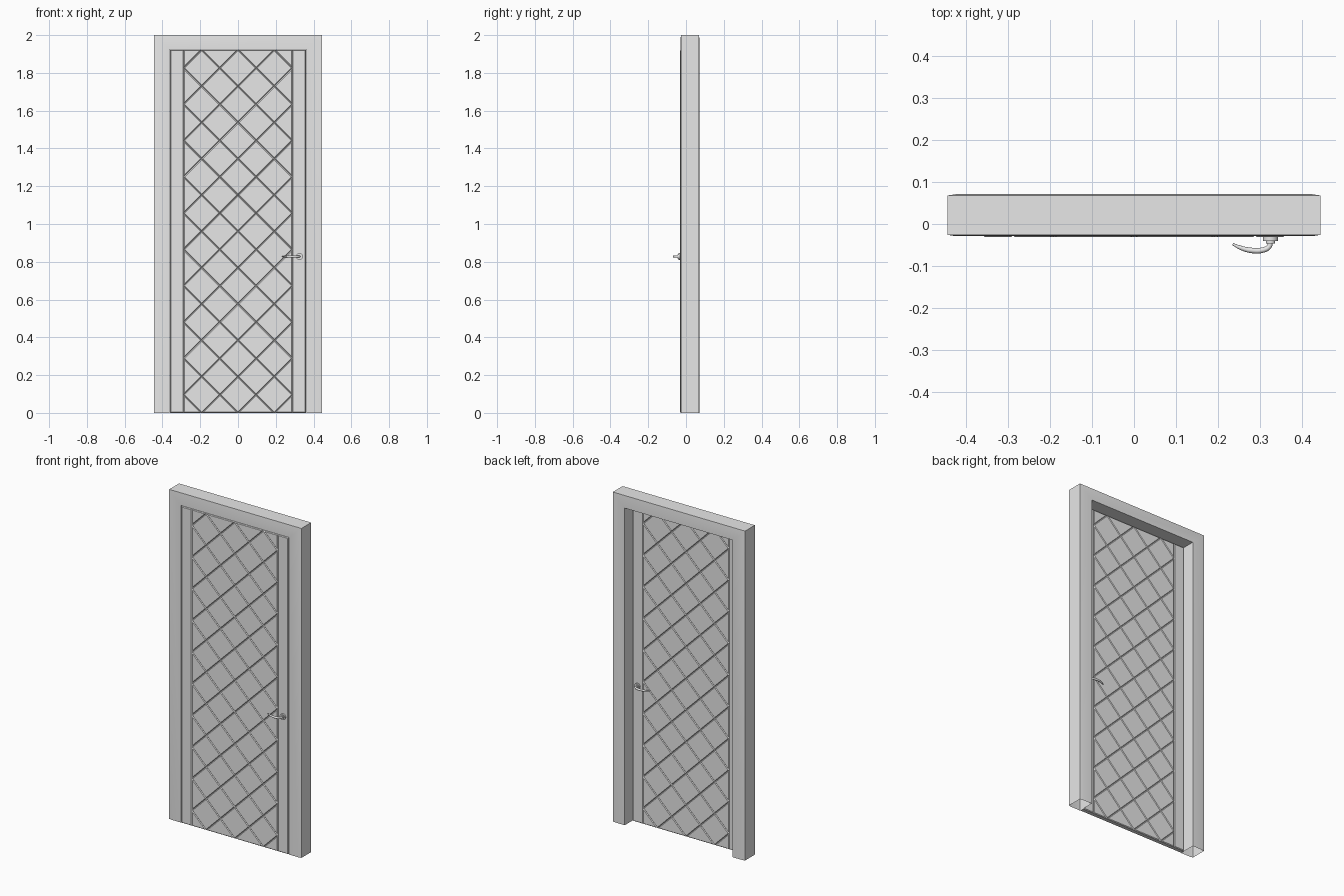
import bpy, bmesh, math
from mathutils import Vector

if "Cube" in bpy.data.objects:
    bpy.data.objects.remove(bpy.data.objects["Cube"])

HALF_OPEN, OPEN_TOP = 0.362, 1.925      # opening in the frame
LEAF_HALF, LEAF_TOP = 0.359, 1.922      # moving leaf
FRONT, BACK = -0.031, 0.0               # leaf faces
CELL = LEAF_TOP / 10                    # lattice spacing
PANEL_HALF = 1.5 * CELL
GROOVE = 0.004

grey = bpy.data.materials.new("plain_grey")
grey.use_nodes = True
grey.diffuse_color = (0.8, 0.8, 0.8, 1)
bsdf = next(n for n in grey.node_tree.nodes if n.type == "BSDF_PRINCIPLED")
bsdf.inputs["Base Color"].default_value = (0.8, 0.8, 0.8, 1)


def finish(bm, name, smooth=False):
    bmesh.ops.recalc_face_normals(bm, faces=bm.faces[:])
    mesh = bpy.data.meshes.new(name)
    bm.to_mesh(mesh)
    bm.free()
    mesh.materials.append(grey)
    obj = bpy.data.objects.new(name, mesh)
    bpy.context.collection.objects.link(obj)
    if smooth:
        bpy.ops.object.select_all(action="DESELECT")
        obj.select_set(True)
        bpy.context.view_layer.objects.active = obj
        bpy.ops.object.shade_smooth_by_angle(angle=math.radians(30))
    return obj


# Frame: a softly chamfered section swept around the opening, open underneath
def door_frame():
    section = [(0.0, -0.029), (0.062, -0.029), (0.082, -0.026),
               (0.082, 0.068), (0.062, 0.071), (0.0, 0.071)]
    bm = bmesh.new()
    rings = []
    for side, top in ((-1, 0), (-1, 1), (1, 1), (1, 0)):
        rings.append([bm.verts.new((side * (HALF_OPEN + d), y,
                                    top * (OPEN_TOP + d * 0.075 / 0.082)))
                      for d, y in section])
    n = len(section)
    for a, b in zip(rings, rings[1:]):
        for i in range(n):
            j = (i + 1) % n
            bm.faces.new((a[i], a[j], b[j], b[i]))
    finish(bm, "door_frame", smooth=True)


# Leaf boards: a box, cut along lines, each front and back tile edged by V grooves
def board(name, x0, x1, cuts=()):
    bm = bmesh.new()
    bmesh.ops.create_cube(bm, size=1)
    for v in bm.verts:
        v.co = Vector((x0 if v.co.x < 0 else x1,
                       FRONT + GROOVE if v.co.y < 0 else BACK - GROOVE,
                       0 if v.co.z < 0 else LEAF_TOP))
    for point, normal in cuts:
        bmesh.ops.bisect_plane(bm, geom=bm.verts[:] + bm.edges[:] + bm.faces[:],
                               dist=0.0001, plane_co=point, plane_no=normal)
    bm.normal_update()
    tiles = [f for f in bm.faces if abs(f.normal.y) > 0.9]
    bmesh.ops.inset_individual(bm, faces=tiles, thickness=GROOVE, depth=GROOVE,
                               use_even_offset=True)
    finish(bm, name)


# Handle: round plate, collar and a curved tapering lever
def disc(name, x, z, y0, y1, radius):
    bpy.ops.mesh.primitive_cylinder_add(
        vertices=24, radius=radius, depth=abs(y1 - y0),
        location=(x, (y0 + y1) / 2, z), rotation=(math.pi / 2, 0, 0))
    obj = bpy.context.object
    obj.name = name
    obj.data.materials.append(grey)
    bpy.ops.object.shade_smooth_by_angle(angle=math.radians(30))


def handle(label, face, out):
    x, z = 0.325, 0.828
    disc(label + "_handle_plate", x, z, face - out * 0.003, face + out * 0.009, 0.018)
    disc(label + "_handle_collar", x, z, face + out * 0.009, face + out * 0.015, 0.011)
    path = [(0, 0.012, 0.9), (-0.003, 0.023, 0.9), (-0.018, 0.031, 1.0),
            (-0.045, 0.032, 1.0), (-0.07, 0.026, 0.8), (-0.09, 0.017, 0.4)]
    curve = bpy.data.curves.new(label + "_handle_lever", "CURVE")
    curve.dimensions = "3D"
    curve.bevel_depth = 0.0065
    curve.bevel_resolution = 3
    curve.resolution_u = 6
    curve.use_fill_caps = True
    spline = curve.splines.new("BEZIER")
    spline.bezier_points.add(len(path) - 1)
    for p, (dx, dy, r) in zip(spline.bezier_points, path):
        p.co = (x + dx, face + out * dy, z)
        p.radius = r
        p.handle_left_type = p.handle_right_type = "AUTO"
    curve.materials.append(grey)
    bpy.context.collection.objects.link(
        bpy.data.objects.new(label + "_handle_lever", curve))


door_frame()

# Diagonal lattice on the centre panel, plain stiles on both sides
lattice = []
for k in range(-1, 12):
    for slope in (-1, 1):
        lattice.append(((0, 0, k * CELL), (slope, 0, 1)))
board("centre_panel", -PANEL_HALF, PANEL_HALF, lattice)
board("right_stile", -LEAF_HALF, -PANEL_HALF)
board("left_stile", PANEL_HALF, LEAF_HALF)

handle("front", FRONT, -1)
handle("back", BACK, 1)
